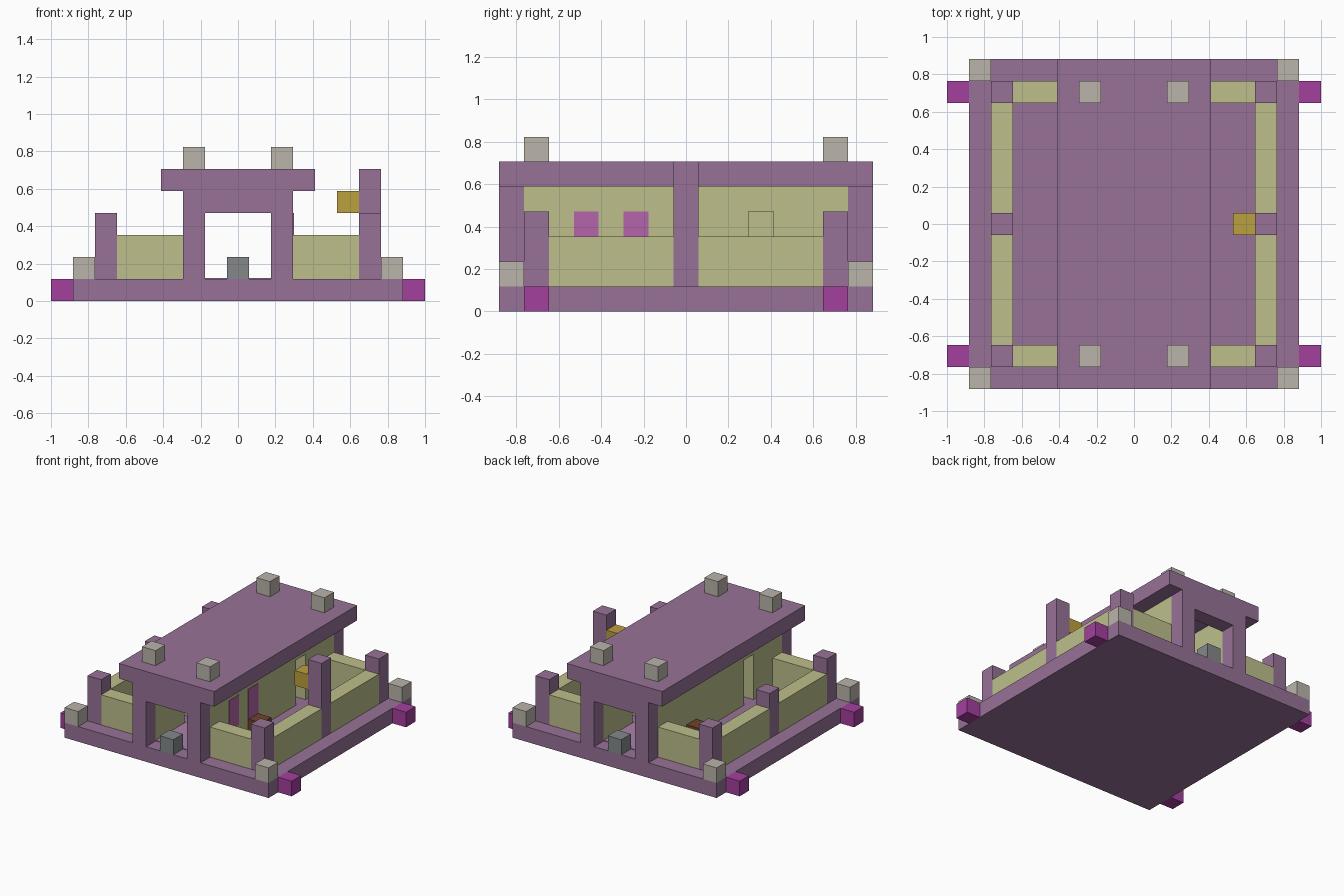
import bpy
import bmesh
from mathutils import Vector

if "Cube" in bpy.data.objects:
    bpy.data.objects.remove(bpy.data.objects["Cube"])

U = 2 / 17  # one block, so that 17 blocks span the model


def material(name, r, g, b):
    m = bpy.data.materials.new(name)
    m.use_nodes = True
    m.diffuse_color = (r, g, b, 1)
    m.node_tree.nodes["Principled BSDF"].inputs["Base Color"].default_value = (r, g, b, 1)
    return m


purple = material("muted purple", .31, .17, .31)
olive = material("pale olive", .51, .52, .26)
stone = material("light stone", .49, .46, .41)
slate = material("slate grey", .23, .25, .25)
magenta = material("magenta", .37, .05, .34)
pink = material("window pink", .46, .13, .41)
gold = material("lantern gold", .50, .35, .05)
brown = material("brown", .16, .055, .025)
lilac = material("floor lilac", .41, .22, .41)


def box(name, mat, x, y, z):
    """Box from three (low, high) ranges in blocks."""
    lo, hi = (Vector(c) for c in zip(x, y, z))
    bm = bmesh.new()
    bmesh.ops.create_cube(bm, size=1)
    for v in bm.verts:
        v.co = Vector((lo[i] + (v.co[i] + .5) * (hi[i] - lo[i])) * U for i in range(3))
    mesh = bpy.data.meshes.new(name)
    bm.to_mesh(mesh)
    bm.free()
    mesh.materials.append(mat)
    ob = bpy.data.objects.new(name, mesh)
    bpy.context.collection.objects.link(ob)
    return ob


def around(c):
    return (c - .5, c + .5)


def block(name, mat, x, y, z, top=None):
    """Column of whole blocks centred on x, y."""
    return box(name, mat, around(x), around(y), (z, top or z + 1))


def flip(r, s):
    return tuple(sorted((r[0] * s, r[1] * s)))


# Base, roof and inner floor
box("base", purple, (-7.5, 7.5), (-7.5, 7.5), (0, 1))
box("roof", purple, (-3.5, 3.5), (-7.5, 7.5), (5, 6))
box("inner_floor", lilac, (-1.5, 1.5), (-6.5, 6.5), (1, 1.05))

# Corner details
for sx in (-1, 1):
    for sy in (-1, 1):
        block("corner_stone", stone, 7 * sx, 7 * sy, 1)
        block("base_lug", magenta, 8 * sx, 6 * sy, 0)
        block("fence_post", purple, 6 * sx, 6 * sy, 1, 4)
        block("roof_stone", stone, 2 * sx, 6 * sy, 6)
        block("door_pillar", purple, 2 * sx, 7 * sy, 1, 5)
        box("end_fence", olive, flip((2.5, 5.5), sx), around(6 * sy), (1, 3))
        box("side_fence", olive, around(6 * sx), flip((.5, 5.5), sy), (1, 3))

# Front and back door frames
for sy in (-1, 1):
    box("door_lintel", purple, (-1.5, 1.5), around(7 * sy), (4, 5))
    block("door_step", slate, 0, 7 * sy, 1)

# House walls with a side doorway, turned half round for the other side
for s in (-1, 1):
    box("long_wall", olive, around(2 * s), flip((-6.5, 2.5), s), (1, 5))
    box("short_wall", olive, around(2 * s), flip((3.5, 6.5), s), (1, 5))
    box("doorway_head", olive, around(2 * s), flip((2.5, 3.5), s), (4, 5))

# Middle posts and lantern
block("tall_post", purple, 6, 0, 1, 6)
block("short_post", purple, -6, 0, 1, 4)
block("lantern", gold, 5, 0, 4)

# Windows and yard blocks
for y in (-4, -2):
    box("window", pink, (2.48, 2.54), around(y), (2, 4))
block("left_yard_block", brown, 3, -2, 1)
block("right_yard_block", brown, -3, 3, 1)
